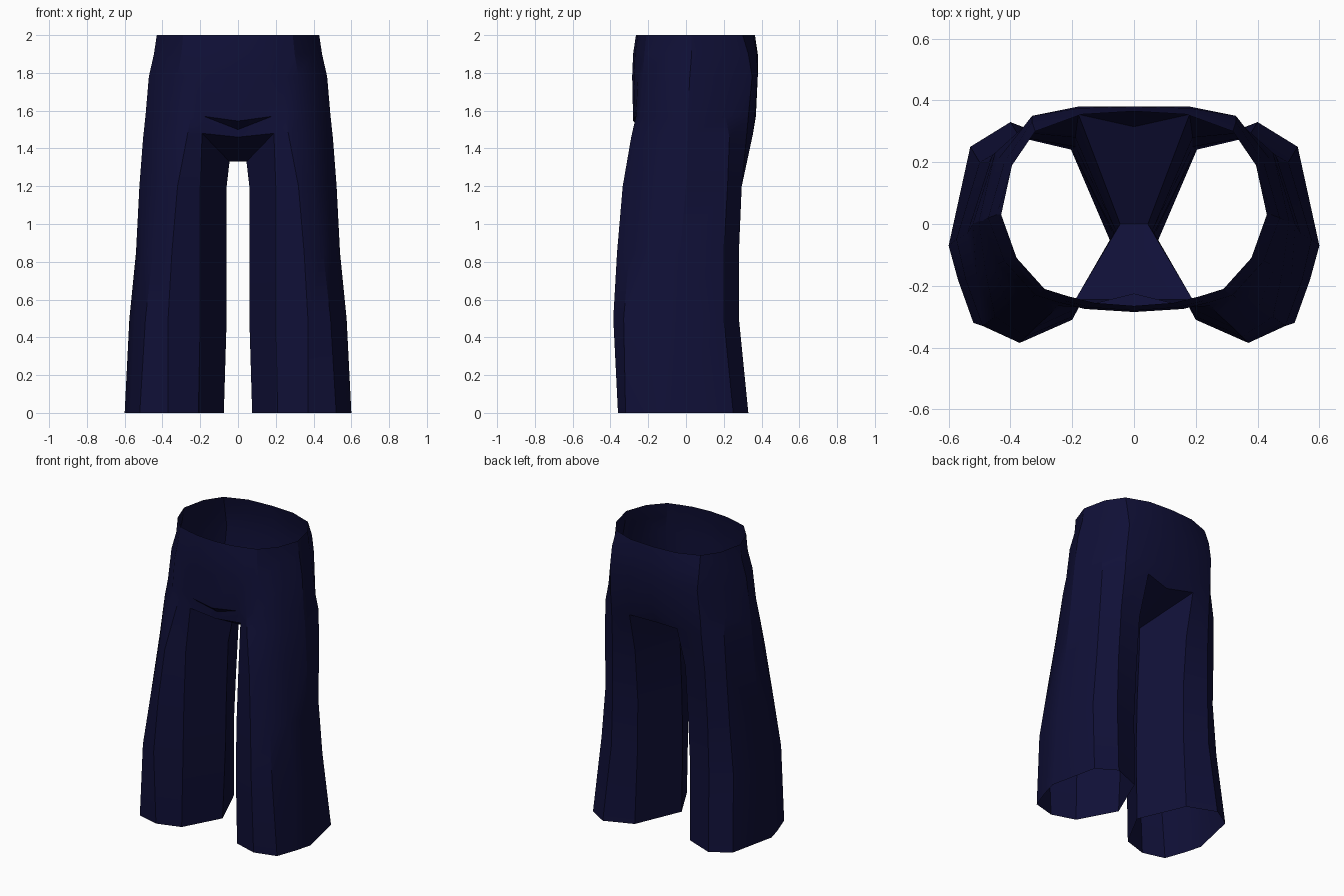
import bpy, bmesh, math

if "Cube" in bpy.data.objects:
    bpy.data.objects.remove(bpy.data.objects["Cube"])

# Single dark navy cloth
navy = bpy.data.materials.new("navy_cloth")
navy.use_nodes = True
COLOUR = (0.005, 0.005, 0.038, 1)
navy.diffuse_color = COLOUR
bsdf = navy.node_tree.nodes["Principled BSDF"]
bsdf.inputs["Base Color"].default_value = COLOUR
bsdf.inputs["Roughness"].default_value = 0.9

# Leg cross-sections (height, points): inner seam, then front, outer side, back
LEG = [
    (0.0, [(.075, -.06), (.21, -.31), (.37, -.36), (.52, -.32), (.57, -.18),
           (.60, -.07), (.53, .25), (.40, .33), (.21, .255)]),
    (0.5, [(.06, -.05), (.20, -.31), (.37, -.385), (.49, -.33), (.545, -.18),
           (.575, -.05), (.50, .20), (.37, .28), (.20, .24)]),
    (0.85, [(.06, -.04), (.20, -.30), (.35, -.365), (.45, -.30), (.51, -.17),
            (.54, -.03), (.47, .20), (.36, .28), (.19, .25)]),
    (1.2, [(.06, -.02), (.20, -.28), (.32, -.335), (.40, -.28), (.48, -.16),
           (.522, 0), (.46, .22), (.35, .295), (.19, .28)]),
]
# Top of the leg, dipping at the inner seam
LEG_TOP = [(.045, 0, 1.33), (.19, -.245, 1.48), (.27, -.29, 1.46),
           (.35, -.26, 1.46), (.45, -.15, 1.46), (.502, .01, 1.46),
           (.45, .23, 1.46), (.34, .32, 1.46), (.18, .355, 1.48)]
# Hip cross-sections: front centre, round the side, back centre
HIP = [
    (1.57, [(0, -.28), (.18, -.27), (.25, -.265), (.33, -.24), (.44, -.13),
            (.49, .01), (.44, .21), (.34, .33), (.18, .365), (0, .37)]),
    (1.78, [(0, -.285), (.16, -.275), (.24, -.255), (.32, -.23), (.42, -.12),
            (.472, .02), (.42, .20), (.33, .35), (.18, .38), (0, .38)]),
    (1.9, [(0, -.28), (.14, -.27), (.22, -.25), (.30, -.22), (.39, -.11),
           (.445, .03), (.40, .20), (.33, .33), (.18, .375), (0, .38)]),
    (2.0, [(0, -.265), (.13, -.255), (.21, -.235), (.29, -.21), (.38, -.11),
           (.43, .03), (.395, .19), (.32, .30), (.17, .355), (0, .365)]),
]

bm = bmesh.new()


def ring(z, points):
    return [bm.verts.new((x, y, z)) for x, y in points]


def bridge(low, high, closed):
    """Join two matching rows of vertices with outward quads."""
    n = len(low)
    for i in range(n if closed else n - 1):
        j = (i + 1) % n
        bm.faces.new((low[i], low[j], high[j], high[i]))


# Leg tube, open at the hem
legs = [ring(z, pts) for z, pts in LEG]
top = [bm.verts.new(p) for p in LEG_TOP]
legs.append(top)
for low, high in zip(legs, legs[1:]):
    bridge(low, high, True)

# Hips, open at the waist
hips = [ring(z, pts) for z, pts in HIP]
hip = hips[0]
hip[0].co.z = 1.545
for low, high in zip(hips, hips[1:]):
    bridge(low, high, False)
bridge(top[1:], hip[1:9], False)

# Crotch gusset with a crease under the belly and a shallow seat
front, crease, middle, back = [bm.verts.new(p) for p in (
    (0, -.245, 1.46), (0, -.225, 1.50), (0, 0, 1.33), (0, .315, 1.46))]
bm.faces.new((top[0], top[1], front, middle))
bm.faces.new((top[0], middle, back, top[8]))
bm.faces.new((front, top[1], hip[1], crease))
bm.faces.new((crease, hip[1], hip[0]))
bm.faces.new((top[8], back, hip[9], hip[8]))

mesh = bpy.data.meshes.new("trousers")
bm.to_mesh(mesh)
bm.free()
mesh.materials.append(navy)
trousers = bpy.data.objects.new("trousers", mesh)
bpy.context.collection.objects.link(trousers)

# Soft shading within each panel, sharp folds between panels
bpy.ops.object.select_all(action='DESELECT')
trousers.select_set(True)
bpy.context.view_layer.objects.active = trousers
bpy.ops.object.shade_smooth_by_angle(angle=math.radians(30))

# Mirrored half
mirror = trousers.modifiers.new("mirror", 'MIRROR')
mirror.use_clip = True
mirror.merge_threshold = 0.001
